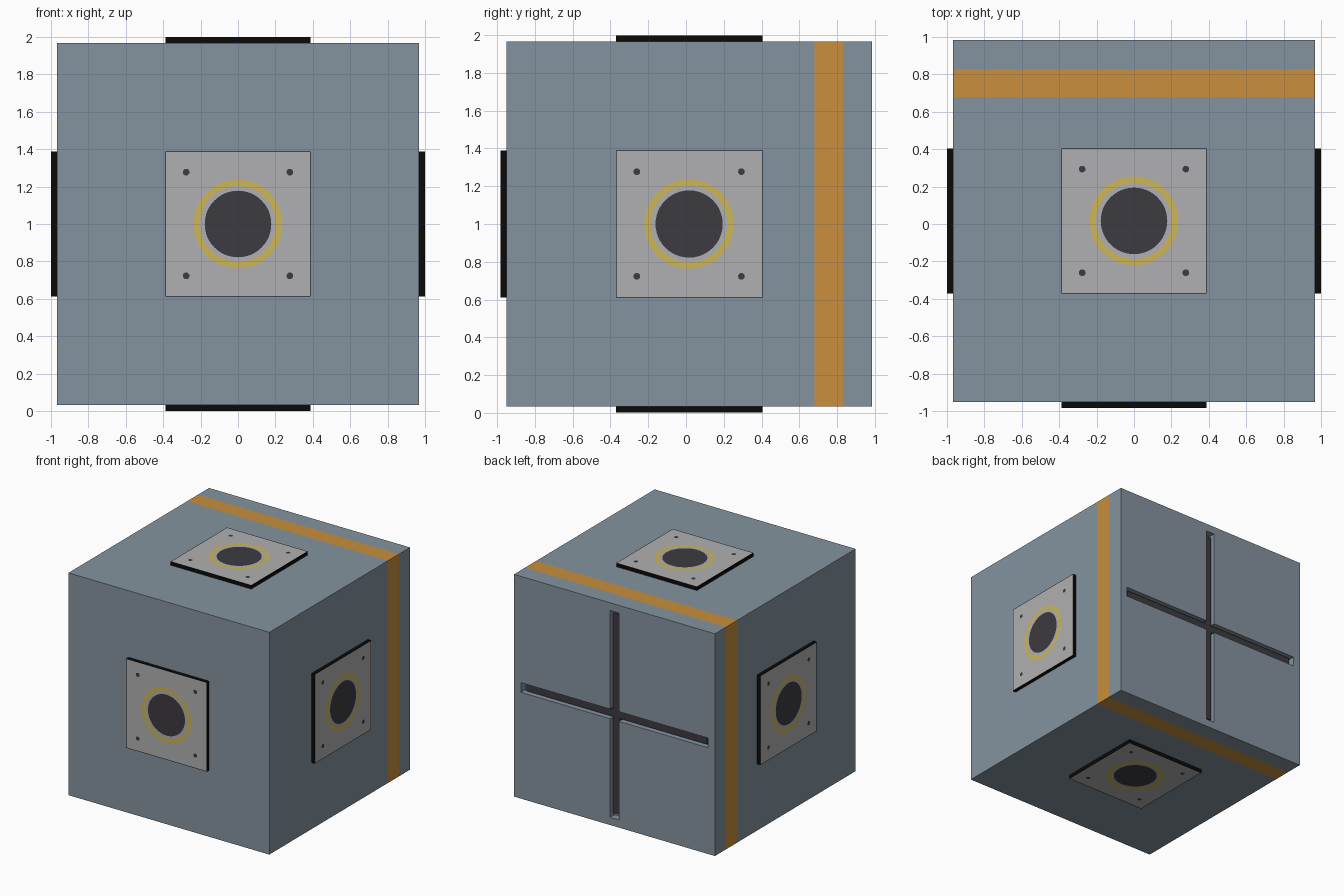
import bpy, bmesh, math
from mathutils import Matrix, Vector

if "Cube" in bpy.data.objects:
    bpy.data.objects.remove(bpy.data.objects["Cube"])

HALF = 0.967                        # half size of the cube body
CENTRE = Vector((0, 0.0165, 1.0))


def material(name, rgb):
    m = bpy.data.materials.new(name)
    m.diffuse_color = (*rgb, 1)
    m.use_nodes = True
    m.node_tree.nodes["Principled BSDF"].inputs["Base Color"].default_value = m.diffuse_color
    return m


BODY = material("blue_grey", (0.235, 0.295, 0.345))
ORANGE = material("orange", (0.58, 0.275, 0.047))
BLACK = material("black", (0.003, 0.003, 0.003))
GREY = material("light_grey", (0.434, 0.434, 0.445))
YELLOW = material("yellow", (0.62, 0.47, 0.09))
DARK = material("dark_grey", (0.046, 0.043, 0.051))


def finish(bm, name, mats, matrix=Matrix()):
    me = bpy.data.meshes.new(name)
    bm.to_mesh(me)
    bm.free()
    for m in mats:
        me.materials.append(m)
    ob = bpy.data.objects.new(name, me)
    ob.matrix_world = matrix
    bpy.context.collection.objects.link(ob)
    return ob


def add_box(bm, size, centre):
    mat = Matrix.Translation(centre) @ Matrix.Diagonal((*size, 1))
    return bmesh.ops.create_cube(bm, size=1, matrix=mat)["verts"]


# Cube body: stripe cut into four sides, cross groove sunk in the back
GROOVE_W, GROOVE_L, DEPTH = 0.042, 0.9, 0.06
STRIPE = (0.68 - CENTRE.y, 0.83 - CENTRE.y)
bm = bmesh.new()
add_box(bm, (2 * HALF,) * 3, (0, 0, 0))
cuts = [(1, y) for y in STRIPE]
cuts += [(axis, s * d) for axis in (0, 2) for s in (-1, 1) for d in (GROOVE_W, GROOVE_L)]
for axis, d in cuts:
    normal = Vector((0, 0, 0))
    normal[axis] = 1
    bmesh.ops.bisect_plane(bm, geom=bm.verts[:] + bm.edges[:] + bm.faces[:],
                           plane_co=normal * d, plane_no=normal)
bm.normal_update()
cross = []
for f in bm.faces:
    c = f.calc_center_median()
    if abs(f.normal.y) < 0.5 and STRIPE[0] < c.y < STRIPE[1]:
        f.material_index = 1
    near, far = sorted((abs(c.x), abs(c.z)))
    if f.normal.y > 0.5 and near < GROOVE_W and far < GROOVE_L:
        cross.append(f)
bmesh.ops.inset_region(bm, faces=cross, thickness=0, depth=-DEPTH, use_even_offset=False)
finish(bm, "cube_body", [BODY, ORANGE], Matrix.Translation(CENTRE))

# Dark cross bars lying in the groove
for name, size in (("groove_bar_horizontal", (1.74, 0.03, 0.066)),
                   ("groove_bar_vertical", (0.066, 0.0302, 1.74))):
    bm = bmesh.new()
    add_box(bm, size, (0, HALF - DEPTH + 0.015, 0))
    finish(bm, name, [DARK], Matrix.Translation(CENTRE))


# Square port plate with ring, round port and four screws, facing local +z
def port_plate(name, rotation):
    bm = bmesh.new()
    top = 0.999
    add_box(bm, (0.776, 0.776, top - 0.96), (0, 0, (top + 0.96) / 2))
    bm.normal_update()
    face = [f for f in bm.faces if f.normal.z > 0.5]
    bmesh.ops.inset_region(bm, faces=face, thickness=0.004)
    face[0].material_index = 1

    def circle(r, x=0, y=0, fill=True, segments=48):
        return bmesh.ops.create_circle(bm, cap_ends=fill, radius=r, segments=segments,
                                       matrix=Matrix.Translation((x, y, 1.0)))["verts"]

    def paint(faces, index):
        for f in faces:
            f.material_index = index
            f.normal_update()
            if f.normal.z < 0:
                f.normal_flip()

    rims = circle(0.237, fill=False) + circle(0.204, fill=False)
    edges = list({e for v in rims for e in v.link_edges})
    paint(bmesh.ops.bridge_loops(bm, edges=edges)["faces"], 2)
    paint({f for v in circle(0.178) for f in v.link_faces}, 3)
    for x in (-0.277, 0.277):
        for y in (-0.277, 0.277):
            paint({f for v in circle(0.018, x, y, segments=12) for f in v.link_faces}, 3)
    finish(bm, name, [BLACK, GREY, YELLOW, DARK], Matrix.Translation(CENTRE) @ rotation)


Q = math.pi / 2
for name, angle, axis in (("top", 0, "X"), ("bottom", 2 * Q, "X"), ("front", Q, "X"),
                          ("right", Q, "Y"), ("left", -Q, "Y")):
    port_plate(name + "_port_plate", Matrix.Rotation(angle, 4, axis))
